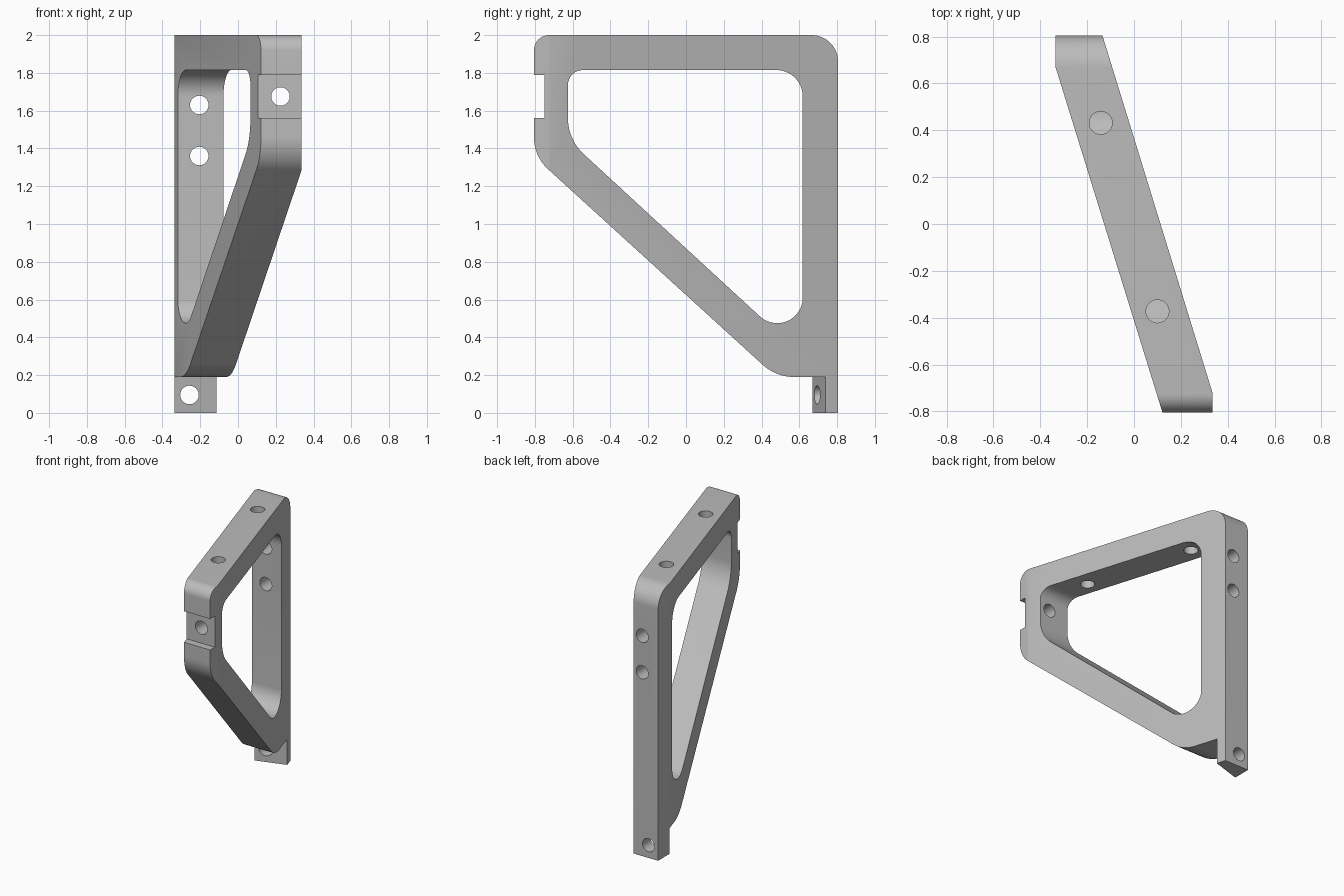
import bpy, bmesh, math
from mathutils import Vector, Matrix

cube = bpy.data.objects.get("Cube")
if cube:
    bpy.data.objects.remove(cube, do_unlink=True)

metal = bpy.data.materials.new("plain grey")
metal.use_nodes = True
grey = (0.5, 0.5, 0.5, 1)
metal.diffuse_color = grey
metal.node_tree.nodes["Principled BSDF"].inputs["Base Color"].default_value = grey


def rounded(corners, steps=14):
    """Turn (u, v, radius) corners into a filleted outline."""
    pts = []
    for i, (u, v, r) in enumerate(corners):
        c = Vector((u, v))
        if r == 0:
            pts.append(c)
            continue
        a = (Vector(corners[i - 1][:2]) - c).normalized()
        b = (Vector(corners[(i + 1) % len(corners)][:2]) - c).normalized()
        half = a.angle(b) / 2
        centre = c + (a + b).normalized() * (r / math.sin(half))
        start = c + a * (r / math.tan(half)) - centre
        end = c + b * (r / math.tan(half)) - centre
        sweep = math.pi - 2 * half
        for k in range(steps + 1):
            t = k / steps
            pts.append(centre + (start * math.sin((1 - t) * sweep)
                                 + end * math.sin(t * sweep)) / math.sin(sweep))
    return pts


def finish(name, bm):
    bmesh.ops.recalc_face_normals(bm, faces=bm.faces)
    mesh = bpy.data.meshes.new(name)
    bm.to_mesh(mesh)
    bm.free()
    ob = bpy.data.objects.new(name, mesh)
    bpy.context.collection.objects.link(ob)
    mesh.materials.append(metal)
    return ob


def prism(name, outline, axis, low, high):
    """Extrude an outline along x (outline in y, z) or z (outline in x, y)."""
    place = (lambda p, d: (d, p[0], p[1])) if axis == "x" else (lambda p, d: (p[0], p[1], d))
    bm = bmesh.new()
    face = bm.faces.new([bm.verts.new(place(p, low)) for p in outline])
    out = bmesh.ops.extrude_face_region(bm, geom=[face])
    verts = [g for g in out["geom"] if isinstance(g, bmesh.types.BMVert)]
    bmesh.ops.translate(bm, verts=verts, vec=place((0, 0), high - low))
    return finish(name, bm)


def drill(name, centre, length, axis):
    bm = bmesh.new()
    turn = Matrix.Rotation(math.pi / 2, 4, "X") if axis == "y" else Matrix()
    bmesh.ops.create_cone(bm, cap_ends=True, segments=40, radius1=0.049, radius2=0.049,
                          depth=length, matrix=Matrix.Translation(centre) @ turn)
    return finish(name, bm)


def cut(ob, cutter, operation="DIFFERENCE"):
    cutter.hide_render = True
    mod = ob.modifiers.new("cut", "BOOLEAN")
    mod.operation, mod.solver, mod.object = operation, "EXACT", cutter
    bpy.context.view_layer.objects.active = ob
    bpy.ops.object.modifier_apply(modifier=mod.name)
    bpy.data.objects.remove(cutter, do_unlink=True)


# Bracket side profile
outer = rounded([(0.805, 0, 0), (0.805, 2, 0.14), (-0.805, 2, 0.08), (-0.805, 1.358, 0.23),
                 (0.477, 0.19, 0.25), (0.6, 0.19, 0), (0.6, 0, 0)])
bracket = prism("bracket", outer, "x", -0.6, 0.6)

# Window through the frame
inner = rounded([(0.618, 1.815, 0.14), (-0.625, 1.815, 0.08),
                 (-0.625, 1.447, 0.26), (0.618, 0.302, 0.135)])
cut(bracket, prism("window_cutter", inner, "x", -0.8, 0.8))

# Slanted slab seen from above, with blunted ends
plan = [(-0.335, 0.9), (-0.164, 0.9), (0.335, -0.72), (0.335, -0.9), (0.151, -0.9), (-0.335, 0.67)]
cut(bracket, prism("slab_cutter", plan, "z", -0.2, 2.2), "INTERSECT")

# Bottom tab: its front face is square to the slab
tab = [(-0.65, 0.573), (0.25, 0.851), (0.25, 0.3), (-0.65, 0.3)]
cut(bracket, prism("tab_cutter", tab, "z", -0.2, 0.19))

# Recess across the front edge
recess = [(-0.9, 1.56), (-0.75, 1.56), (-0.75, 1.79), (-0.9, 1.79)]
cut(bracket, prism("recess_cutter", recess, "x", -0.8, 0.8))

# Bolt holes: back bar, tab, front bar, top bar
for x, y, z, axis in [(-0.205, 0.72, 1.63, "y"), (-0.205, 0.72, 1.36, "y"),
                      (-0.257, 0.72, 0.095, "y"), (0.225, -0.7, 1.675, "y"),
                      (-0.142, 0.432, 1.9, "z"), (0.1, -0.373, 1.9, "z")]:
    cut(bracket, drill("hole_cutter", (x, y, z), 0.4, axis))

bpy.ops.object.select_all(action="DESELECT")
bracket.select_set(True)
bpy.context.view_layer.objects.active = bracket
bpy.ops.object.shade_smooth_by_angle(angle=math.radians(25))
